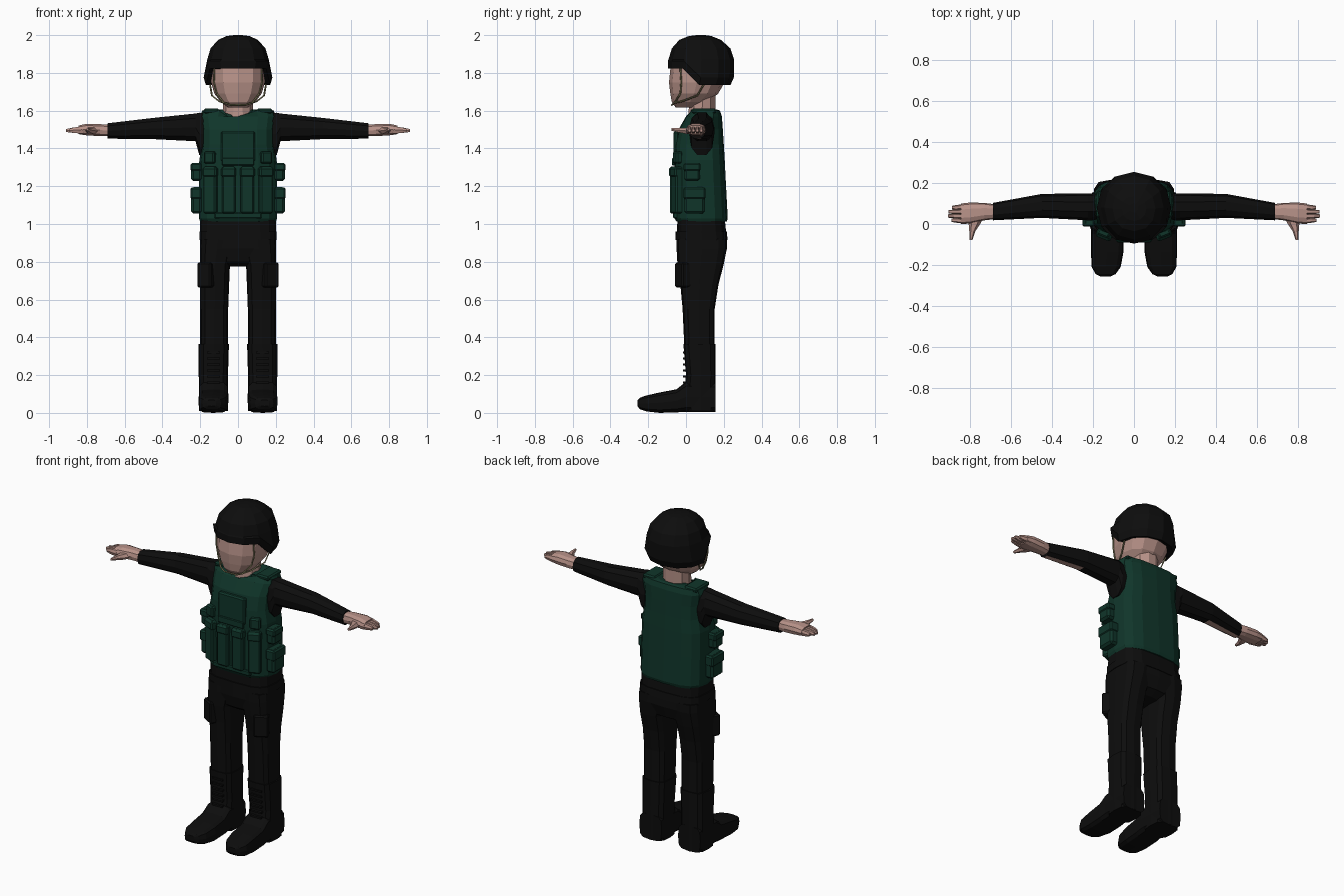
import bpy, bmesh, math
from mathutils import Matrix, Vector


def material(name, rgb):
    m = bpy.data.materials.new(name)
    m.diffuse_color = (*rgb, 1)
    return m


BLACK = material("black cloth", (0.004, 0.004, 0.004))
GREEN = material("dark green", (0.005, 0.036, 0.023))
SKIN = material("skin", (0.48, 0.29, 0.25))
STRAP = material("olive strap", (0.19, 0.17, 0.085))


def finish(name, bm, mat, mirror=False):
    bmesh.ops.recalc_face_normals(bm, faces=bm.faces)
    me = bpy.data.meshes.new(name)
    bm.to_mesh(me)
    bm.free()
    ob = bpy.data.objects.new(name, me)
    me.materials.append(mat)
    bpy.context.collection.objects.link(ob)
    if mirror:
        ob.modifiers.new("mirror", 'MIRROR').use_mirror_merge = False
    return ob


def loft(name, mat, axis, rings, n=12, p=2.0, mirror=False, warp=None):
    """rings: (position on axis, low a, high a, low b, high b)"""
    bm = bmesh.new()
    loops = []
    for t, a0, a1, b0, b1 in rings:
        loop = []
        for k in range(n):
            ang = 2 * math.pi * k / n
            c, s = math.cos(ang), math.sin(ang)
            a = (a0 + a1) / 2 + (a1 - a0) / 2 * math.copysign(abs(c) ** (2 / p), c)
            b = (b0 + b1) / 2 + (b1 - b0) / 2 * math.copysign(abs(s) ** (2 / p), s)
            co = {'x': (t, a, b), 'y': (a, t, b), 'z': (a, b, t)}[axis]
            loop.append(bm.verts.new(warp(Vector(co)) if warp else co))
        loops.append(loop)
    for l0, l1 in zip(loops, loops[1:]):
        for k in range(n):
            j = (k + 1) % n
            bm.faces.new((l0[k], l0[j], l1[j], l1[k]))
    bm.faces.new(loops[0])
    bm.faces.new(loops[-1])
    return finish(name, bm, mat, mirror)


def box(name, mat, centre, size, turn=0, mirror=False, bevel=0.008):
    bm = bmesh.new()
    bmesh.ops.create_cube(bm, size=1)
    bmesh.ops.scale(bm, vec=size, verts=bm.verts)
    if bevel:
        bmesh.ops.bevel(bm, geom=bm.edges[:], offset=bevel, segments=1, affect='EDGES')
    bm.transform(Matrix.Translation(centre) @ Matrix.Rotation(math.radians(turn), 4, 'Z'))
    return finish(name, bm, mat, mirror)


def strap(name, pts, mirror=True):
    cu = bpy.data.curves.new(name, 'CURVE')
    cu.dimensions = '3D'
    cu.bevel_depth = 0.005
    cu.bevel_resolution = 0
    cu.materials.append(STRAP)
    sp = cu.splines.new('POLY')
    sp.points.add(len(pts) - 1)
    for q, co in zip(sp.points, pts):
        q.co = (*co, 1)
    ob = bpy.data.objects.new(name, cu)
    bpy.context.collection.objects.link(ob)
    if mirror:
        ob.modifiers.new("mirror", 'MIRROR')


# Boots: foot, shaft and laces
loft("boot_foot", BLACK, 'y', [
    (0.155, 0.055, 0.205, 0.005, 0.16), (0.0, 0.05, 0.208, 0.005, 0.165),
    (-0.05, 0.05, 0.21, 0.003, 0.125), (-0.14, 0.052, 0.21, 0, 0.108),
    (-0.21, 0.065, 0.207, 0.008, 0.092), (-0.245, 0.09, 0.187, 0.02, 0.08),
    (-0.256, 0.115, 0.165, 0.035, 0.068)], 12, 4, True)
loft("boot_shaft", BLACK, 'z', [
    (0.01, 0.053, 0.207, 0.0, 0.157), (0.15, 0.053, 0.207, -0.005, 0.157),
    (0.2, 0.053, 0.208, 0.0, 0.157), (0.365, 0.048, 0.208, -0.014, 0.157)], 12, 3.5, True)
for i in range(6):
    box("boot_lace", BLACK, (0.13, -0.006, 0.16 + i * 0.032), (0.07, 0.02, 0.01), 0, True, 0)

# Trousers and hips
loft("trouser_leg", BLACK, 'z', [
    (0.33, 0.053, 0.2, -0.008, 0.152), (0.55, 0.052, 0.2, -0.018, 0.152),
    (0.68, 0.047, 0.2, -0.03, 0.172), (0.78, 0.043, 0.202, -0.045, 0.198),
    (0.87, 0.02, 0.202, -0.05, 0.216), (0.92, 0.01, 0.2, -0.05, 0.216)], 12, 3.5, True)
loft("hips", BLACK, 'z', [
    (0.775, -0.06, 0.06, 0.0, 0.15), (0.80, -0.12, 0.12, -0.035, 0.195),
    (0.87, -0.202, 0.202, -0.05, 0.217), (0.92, -0.2, 0.2, -0.05, 0.216),
    (1.03, -0.2, 0.2, -0.045, 0.205)], 16, 3.5)
loft("belt", BLACK, 'z', [(0.915, -0.205, 0.205, -0.055, 0.22),
                          (0.96, -0.205, 0.205, -0.055, 0.216)], 16, 3.5)
box("thigh_pocket", BLACK, (0.165, -0.01, 0.73), (0.085, 0.07, 0.13), 30, True)


# Vest, with the neckline dropped at the front
def neckline(v):
    if v.z > 1.6 and v.y < 0.04 and abs(v.x) < 0.06:
        v.z = 1.565
    return v


loft("vest", GREEN, 'z', [
    (1.012, -0.2, 0.2, -0.05, 0.215), (1.03, -0.207, 0.207, -0.06, 0.221),
    (1.2, -0.207, 0.207, -0.06, 0.212), (1.34, -0.205, 0.205, -0.062, 0.205),
    (1.42, -0.19, 0.19, -0.058, 0.2), (1.5, -0.19, 0.19, -0.04, 0.195),
    (1.57, -0.2, 0.2, 0.0, 0.19), (1.6, -0.19, 0.19, 0.025, 0.18),
    (1.605, -0.1, 0.1, 0.01, 0.165)], 16, 3, warp=neckline)
box("chest_panel", GREEN, (0, -0.052, 1.41), (0.18, 0.03, 0.16))
box("chest_flap", GREEN, (0, -0.066, 1.33), (0.17, 0.016, 0.04), bevel=0.004)
box("shoulder_strap", GREEN, (0.14, 0.095, 1.598), (0.085, 0.13, 0.026), 0, True)

# Pouches around the vest
for x, y, turn in ((0.05, -0.062, 0), (0.145, -0.046, 22)):
    box("magazine_pouch", GREEN, (x, y, 1.18), (0.072, 0.045, 0.25), turn, True)
    box("magazine_flap", GREEN, (x, y - 0.004, 1.275), (0.078, 0.048, 0.05), turn, True)
box("radio_pouch", GREEN, (0.148, -0.044, 1.352), (0.06, 0.035, 0.065), 22, True)
box("vest_hem", GREEN, (0, -0.055, 1.045), (0.25, 0.025, 0.03), bevel=0.005)
for name, z, h, w in (("side_pouch_low", 1.125, 0.14, 0.11), ("side_pouch_high", 1.275, 0.095, 0.085)):
    box(name, GREEN, (0.22, w / 2 - 0.01, z), (0.055, w, h), 0, True, 0.012)
    box(name + "_flap", GREEN, (0.222, w / 2 - 0.01, z + h * 0.27), (0.06, w + 0.006, h * 0.45), 0, True)

# Sleeves, with an open seam under the forearm
sleeve = loft("sleeve", BLACK, 'x', [
    (0.13, 0.03, 0.14, 1.37, 1.585), (0.205, 0.018, 0.15, 1.36, 1.594),
    (0.225, 0.018, 0.15, 1.435, 1.588), (0.45, 0.03, 0.147, 1.447, 1.564),
    (0.69, 0.018, 0.103, 1.45, 1.535)], 10, 2.3, True)
sleeve.data.materials.append(SKIN)
for f in sleeve.data.polygons:
    if f.normal.z < -0.9 and f.center.x > 0.5:
        f.material_index = 1

# Hands
loft("palm", SKIN, 'x', [
    (0.67, 0.025, 0.095, 1.463, 1.525), (0.73, 0.018, 0.103, 1.464, 1.53),
    (0.8, 0.002, 0.105, 1.468, 1.532), (0.845, 0.0, 0.1, 1.475, 1.522)], 10, 2.6, True)
for i, tip in enumerate((0.893, 0.91, 0.907, 0.89)):
    y = 0.013 + i * 0.0243
    q = 0.05 + (y - 0.05) * 0.85
    loft("finger", SKIN, 'x', [
        (0.82, y - 0.013, y + 0.013, 1.476, 1.52), (0.87, q - 0.012, q + 0.012, 1.48, 1.513),
        (tip, q - 0.008, q + 0.008, 1.486, 1.504)], 6, 2.4, True)
loft("thumb", SKIN, 'y', [
    (0.04, 0.73, 0.81, 1.473, 1.515), (0.0, 0.752, 0.808, 1.475, 1.512),
    (-0.035, 0.775, 0.805, 1.482, 1.511), (-0.078, 0.79, 0.804, 1.493, 1.508)], 6, 2, True)

# Neck and head
loft("neck", SKIN, 'z', [(1.54, -0.088, 0.088, 0.005, 0.165),
                         (1.6, -0.08, 0.08, 0.01, 0.16), (1.7, -0.08, 0.08, 0.02, 0.16)], 10)
loft("head", SKIN, 'z', [
    (1.618, -0.055, 0.055, -0.055, 0.06), (1.645, -0.09, 0.09, -0.075, 0.115),
    (1.69, -0.125, 0.125, -0.083, 0.17), (1.75, -0.143, 0.143, -0.09, 0.205),
    (1.83, -0.147, 0.147, -0.082, 0.215), (1.9, -0.11, 0.11, -0.05, 0.18)], 12, 2.3)


# Helmet, its rim raised over the face
def rim(v):
    if v.z < 1.8:
        v.z += 0.088 * (1 - min(max((v.y + 0.01) / 0.07, 0), 1))
    return v


loft("helmet", BLACK, 'z', [
    (1.75, -0.12, 0.12, -0.055, 0.2), (1.735, -0.17, 0.17, -0.095, 0.235),
    (1.775, -0.182, 0.182, -0.096, 0.253), (1.87, -0.163, 0.163, -0.093, 0.255),
    (1.93, -0.145, 0.145, -0.075, 0.235), (1.975, -0.105, 0.105, -0.035, 0.185),
    (1.995, -0.06, 0.06, 0.015, 0.135), (2.0, -0.02, 0.02, 0.055, 0.1)], 12, 2.15, warp=rim)

# Chin straps
strap("front_strap", [(0.125, -0.03, 1.83), (0.127, -0.025, 1.75), (0.112, -0.03, 1.69), (0.075, -0.06, 1.642)])
strap("rear_strap", [(0.15, 0.1, 1.75), (0.138, 0.06, 1.68), (0.1, -0.02, 1.65), (0.075, -0.06, 1.642)])
strap("chin_strap", [(0.075, -0.06, 1.642), (0.04, -0.075, 1.63), (-0.04, -0.075, 1.63), (-0.075, -0.06, 1.642)], False)
